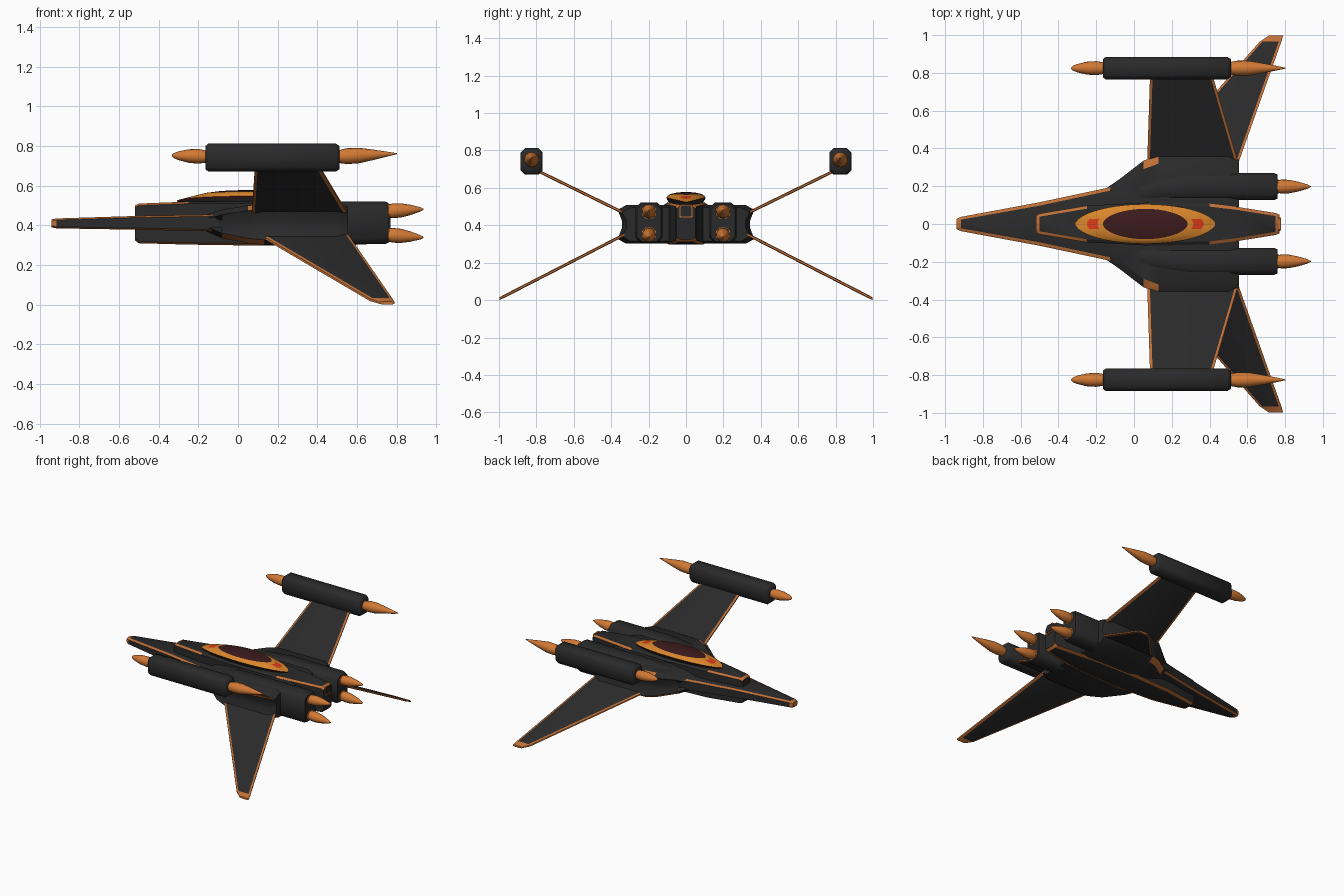
import bpy, bmesh, math

if "Cube" in bpy.data.objects:
    bpy.data.objects.remove(bpy.data.objects["Cube"])


def material(name, rgb):
    m = bpy.data.materials.new(name)
    m.diffuse_color = (*rgb, 1)
    m.use_nodes = True
    m.node_tree.nodes["Principled BSDF"].inputs["Base Color"].default_value = m.diffuse_color
    return m


DARK, COPPER, GOLD, GLASS, RED, FLAME = range(6)
MATS = [material("charcoal hull", (0.023, 0.023, 0.0235)),
        material("copper trim", (0.53, 0.16, 0.037)),
        material("canopy orange", (0.70, 0.24, 0.025)),
        material("dark red glass", (0.046, 0.011, 0.012)),
        material("signal red", (0.72, 0.045, 0.01)),
        material("flame orange", (0.64, 0.19, 0.035))]


def loft(name, rings, colour=lambda seg, band: DARK, cap=(DARK, DARK), angle=30):
    """Skin a list of equal-length point rings and cap both ends."""
    bm = bmesh.new()
    vs = [[bm.verts.new(p) for p in r] for r in rings]
    n = len(rings[0])
    for s in range(len(rings) - 1):
        for i in range(n):
            j = (i + 1) % n
            f = bm.faces.new((vs[s][i], vs[s][j], vs[s + 1][j], vs[s + 1][i]))
            f.material_index = colour(s, i)
    for ring, c in ((vs[0], cap[0]), (vs[-1], cap[1])):
        bm.faces.new(ring).material_index = c
    bmesh.ops.recalc_face_normals(bm, faces=bm.faces)
    me = bpy.data.meshes.new(name)
    bm.to_mesh(me)
    bm.free()
    for m in MATS:
        me.materials.append(m)
    for p in me.polygons:
        p.use_smooth = True
    me.set_sharp_from_angle(angle=math.radians(angle))
    ob = bpy.data.objects.new(name, me)
    bpy.context.collection.objects.link(ob)
    return ob


def plate_ring(x, w, lo, hi, trim, edge, low_trim=None):
    """Symmetric hull section with a narrow trim band along each edge."""
    low = low_trim or trim
    return [(x, w, lo + edge), (x, w, hi - edge), (x, w - trim, hi), (x, trim - w, hi),
            (x, -w, hi - edge), (x, -w, lo + edge), (x, low - w, lo), (x, w - low, lo)]


def octagon(x, y, z, hy, hz, c):
    return [(x, y + a, z + b) for a, b in (
        (hy, c - hz), (hy, hz - c), (hy - c, hz), (c - hy, hz),
        (-hy, hz - c), (-hy, c - hz), (c - hy, -hz), (hy - c, -hz))]


def spike(name, y, z, profile, tilt=0.0):
    """Round tapered flame turned around the x axis."""
    x0 = profile[0][0]
    rings = []
    for x, r in profile:
        rings.append([(x, y + r * math.cos(k * math.tau / 16),
                       z + tilt * (x - x0) + r * math.sin(k * math.tau / 16)) for k in range(16)])
    return loft(name, rings, lambda s, b: FLAME, (FLAME, FLAME), 50)


def wing_ring(xl, xt, y, z, t=0.009, e=0.014):
    """Thin wing section with blunt leading and trailing edges."""
    h = 0.6 * t
    return [(xl, y, z - h), (xl, y, z + h), (xl + e, y, z + t), (xt - e, y, z + t),
            (xt, y, z + h), (xt, y, z - h), (xt - e, y, z - t), (xl + e, y, z - t)]


def edge_trim(seg, band):
    return DARK if band in (2, 6) and seg == 0 else COPPER


# Flat pointed nose plate with copper edges
loft("nose_plate", [plate_ring(x, w, lo, hi, t, 0.008) for x, w, lo, hi, t in (
    (-0.94, 0.026, 0.39, 0.43, 0.012), (-0.915, 0.038, 0.385, 0.435, 0.015),
    (-0.5, 0.115, 0.378, 0.448, 0.018), (-0.1, 0.2, 0.37, 0.455, 0.018),
    (0.1, 0.24, 0.37, 0.46, 0.018))],
    lambda s, b: COPPER if s == 0 or b in (1, 3, 5, 7) else DARK, (COPPER, DARK))


# Central spine and keel
def spine_colour(seg, band):
    if band in (5, 7) or (band in (1, 3) and seg not in (2, 3)):
        return COPPER
    return COPPER if seg in (0, 6) and band in (2, 6) else DARK


loft("central_spine", [plate_ring(x, w, lo, hi, 0.016, 0.01, 0.024) for x, w, lo, hi in (
    (-0.52, 0.045, 0.325, 0.5), (-0.5, 0.055, 0.31, 0.51), (-0.25, 0.097, 0.303, 0.52),
    (0.1, 0.115, 0.298, 0.522), (0.4, 0.108, 0.298, 0.52), (0.55, 0.09, 0.3, 0.518),
    (0.75, 0.058, 0.31, 0.512), (0.77, 0.05, 0.325, 0.5))], spine_colour)

# Canopy: rim rising toward the middle, gold frame, red lights, dark glass
N = 48
canopy = []
for a, b, z_end, z_side in ((0.30, 0.075, 0.50, 0.50), (0.365, 0.1, 0.517, 0.535),
                            (0.37, 0.105, 0.523, 0.548), (0.31, 0.098, 0.54, 0.558),
                            (0.255, 0.088, 0.555, 0.565), (0.225, 0.08, 0.563, 0.568),
                            (0.14, 0.05, 0.574, 0.575), (0.04, 0.015, 0.578, 0.578)):
    ring = []
    for k in range(N):
        t = (k + 0.5) * math.tau / N
        s = math.sin(t)
        bulge = math.copysign(abs(s) ** 1.1, s)
        ring.append((0.06 + a * math.cos(t), b * bulge, z_end + (z_side - z_end) * abs(s)))
    canopy.append(ring)


def canopy_colour(seg, band):
    if seg >= 5 or seg == 1:
        return GLASS
    if seg == 0:
        return DARK
    t = (band + 1) * math.tau / N
    return RED if seg == 3 and abs(math.cos(t)) > 0.94 else GOLD


loft("canopy", canopy, canopy_colour, (DARK, GLASS), 40)

# Rear hatch
loft("rear_hatch_frame", [octagon(x, 0, 0.475, 0.036, 0.034, 0.006) for x in (0.765, 0.775)],
     lambda s, b: COPPER, (COPPER, COPPER))
loft("rear_hatch", [octagon(x, 0, 0.475, 0.029, 0.027, 0.004) for x in (0.77, 0.779)])

for side, label in ((1, "left"), (-1, "right")):
    # Wing root block with a grooved outer side
    roots = []
    for x, w, lo, hi in ((-0.16, 0.18, 0.37, 0.455), (-0.08, 0.235, 0.335, 0.48),
                         (0.05, 0.335, 0.31, 0.5), (0.13, 0.365, 0.302, 0.508),
                         (0.5, 0.365, 0.302, 0.508), (0.555, 0.34, 0.315, 0.495)):
        m = (lo + hi) / 2
        roots.append([(x, side * y, z) for y, z in (
            (0.09, lo), (w - 0.045, lo), (w, lo + 0.025), (w - 0.022, m - 0.02),
            (w - 0.022, m + 0.02), (w, hi - 0.025), (w - 0.045, hi), (0.09, hi))])
    loft(label + "_wing_root", roots,
         lambda s, b: COPPER if (s == 2 and b in (1, 5)) or (s == 1 and b == 1) else DARK)

    # Engine nacelle
    loft(label + "_nacelle", [octagon(x, side * y, z, hy, hz, c) for x, y, z, hy, hz, c in (
        (-0.06, 0.15, 0.41, 0.04, 0.07, 0.02), (0.12, 0.185, 0.41, 0.065, 0.104, 0.028),
        (0.3, 0.198, 0.413, 0.072, 0.108, 0.028), (0.74, 0.198, 0.413, 0.072, 0.108, 0.028),
        (0.76, 0.198, 0.413, 0.064, 0.1, 0.026))], angle=50)

    # Paired exhaust spikes with glowing collars
    for z, tilt, level in ((0.472, 0.05, "upper"), (0.352, -0.07, "lower")):
        spike(f"{label}_{level}_exhaust", side * 0.198, z, (
            (0.75, 0.03), (0.78, 0.037), (0.82, 0.036), (0.87, 0.026),
            (0.92, 0.011), (0.937, 0.002)), tilt)
        loft(f"{label}_{level}_collar",
             [octagon(x, side * 0.198, z, 0.038, 0.036, 0.02) for x in (0.756, 0.764)],
             lambda s, b: GOLD, (GOLD, GOLD))

    # Upper wing carrying the pod
    loft(label + "_upper_wing", [wing_ring(0.07, 0.55, side * 0.33, 0.465),
                                 wing_ring(0.085, 0.415, side * 0.79, 0.69)], edge_trim)

    # Lower swept wing with a copper tip
    loft(label + "_lower_wing", [wing_ring(0.11, 0.555, side * 0.33, 0.35),
                                 wing_ring(0.665, 0.78, side * 0.965, 0.024),
                                 wing_ring(0.715, 0.79, side * 0.998, 0.008, 0.007)],
         edge_trim, (DARK, COPPER))

    # Wing pod
    loft(label + "_pod", [octagon(x, side * 0.825, 0.742, hy, hz, 0.022) for x, hy, hz in (
        (-0.165, 0.048, 0.058), (-0.15, 0.059, 0.07),
        (0.495, 0.059, 0.07), (0.513, 0.048, 0.058))], angle=50)

    # Pod spikes, front and rear
    spike(label + "_pod_front_spike", side * 0.825, 0.747, (
        (-0.155, 0.03), (-0.2, 0.037), (-0.25, 0.034), (-0.3, 0.022),
        (-0.325, 0.012), (-0.334, 0.003)), -0.03)
    spike(label + "_pod_rear_spike", side * 0.825, 0.747, (
        (0.505, 0.032), (0.55, 0.04), (0.61, 0.039), (0.69, 0.025),
        (0.77, 0.009), (0.803, 0.002)), 0.05)
